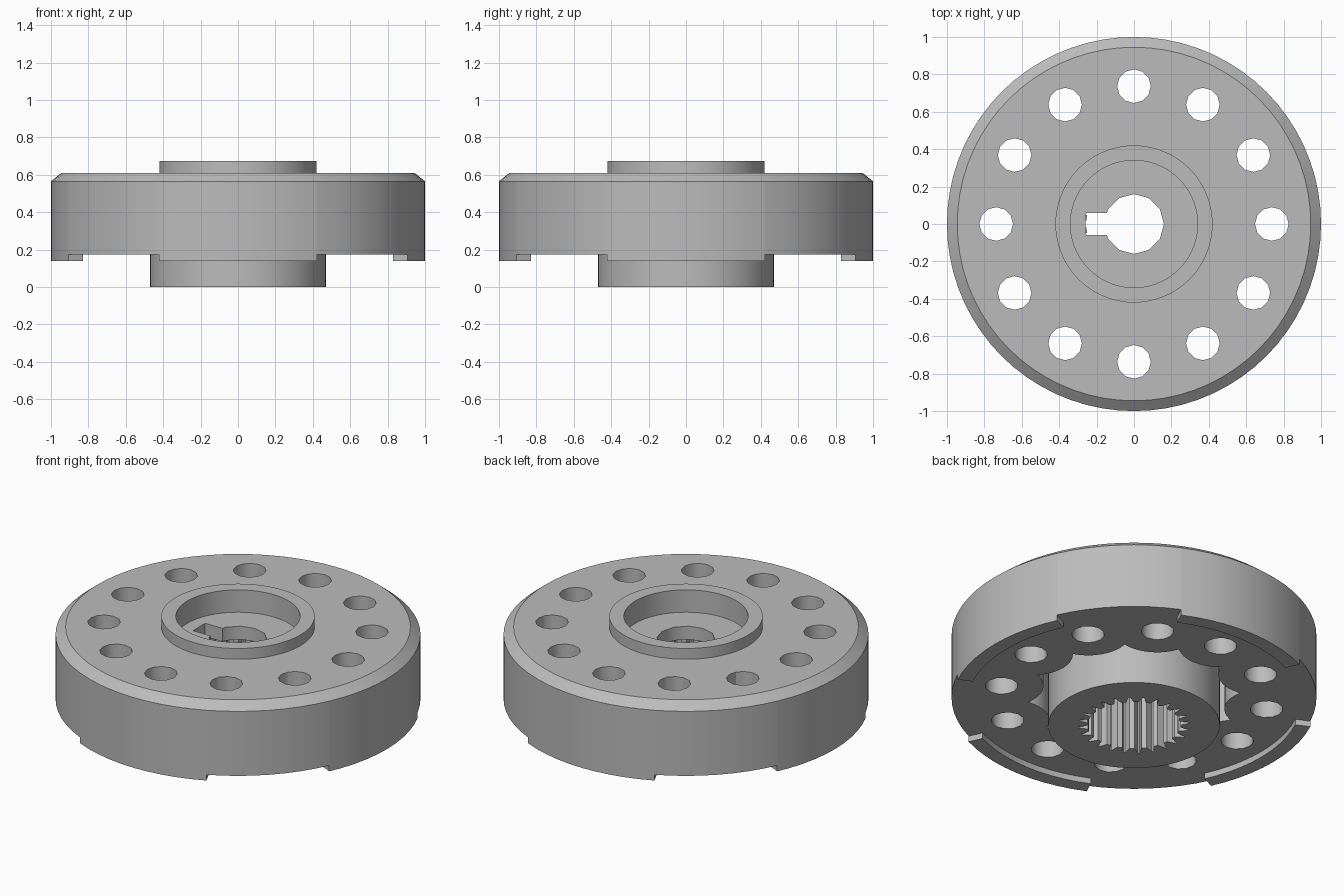
import bpy, bmesh
from math import sin, cos, sqrt, radians, tau

cube = bpy.data.objects.get("Cube")
if cube:
    bpy.data.objects.remove(cube, do_unlink=True)

# Single material
steel = bpy.data.materials.new("plain_grey_steel")
steel.use_nodes = True
grey = (0.5, 0.5, 0.5, 1)
steel.diffuse_color = grey
steel.node_tree.nodes["Principled BSDF"].inputs["Base Color"].default_value = grey


def finish(name, bm):
    bmesh.ops.recalc_face_normals(bm, faces=bm.faces)
    mesh = bpy.data.meshes.new(name)
    bm.to_mesh(mesh)
    bm.free()
    mesh.materials.append(steel)
    ob = bpy.data.objects.new(name, mesh)
    bpy.context.collection.objects.link(ob)
    return ob


def lathe(name, profile, sides):
    """Revolve (radius, height) points; the end points are closed with caps."""
    bm = bmesh.new()
    rings = [[bm.verts.new((r * cos(tau * i / sides), r * sin(tau * i / sides), z))
              for i in range(sides)] for r, z in profile]
    for a, b in zip(rings, rings[1:]):
        for i in range(sides):
            j = (i + 1) % sides
            bm.faces.new((a[i], a[j], b[j], b[i]))
    bm.faces.new(rings[0])
    bm.faces.new(rings[-1])
    return finish(name, bm)


def prism(name, outline, z0, z1):
    """Extrude a flat outline between two heights."""
    bm = bmesh.new()
    face = bm.faces.new([bm.verts.new((x, y, z0)) for x, y in outline])
    top = bmesh.ops.extrude_face_region(bm, geom=[face])["geom"]
    for v in top:
        if isinstance(v, bmesh.types.BMVert):
            v.co.z = z1
    return finish(name, bm)


def polar(r, degrees):
    return r * cos(radians(degrees)), r * sin(radians(degrees))


def circle(r, sides, cx=0, cy=0):
    return [(cx + r * cos(tau * i / sides), cy + r * sin(tau * i / sides))
            for i in range(sides)]


def combine(target, other, operation="DIFFERENCE"):
    """Apply a boolean and discard the helper."""
    mod = target.modifiers.new("combine", "BOOLEAN")
    mod.operation = operation
    mod.solver = "EXACT"
    mod.object = other
    bpy.ops.object.select_all(action="DESELECT")
    bpy.context.view_layer.objects.active = target
    target.select_set(True)
    bpy.ops.object.modifier_apply(modifier=mod.name)
    bpy.data.objects.remove(other, do_unlink=True)


BOLT_RING = 0.737
PLATE_TOP, POCKET_TOP = 0.54, 0.46

# Disc with chamfered rim, raised collar and round recess
body = lathe("coupling_body", [
    (1, 0.14), (1, 0.565), (0.945, 0.61), (0.42, 0.61),
    (0.42, 0.675), (0.34, 0.675), (0.34, PLATE_TOP)], 72)

# Underside step, leaving four rim lips centred on the axes
step = []
for q in range(0, 360, 90):
    step += [polar(0.915, q + a) for a in range(-25, 26, 5)]
    step += [polar(1.1, q + a) for a in range(25, 66, 10)]
combine(body, prism("step_cutter", step, 0, 0.175))

# Scalloped pocket that bulges inward around each bolt hole
scallop = []
for hole in range(0, 360, 30):
    for a in range(-15, 15, 3):
        s, c = BOLT_RING * sin(radians(a)), BOLT_RING * cos(radians(a))
        scallop.append(polar(c - sqrt(0.23 ** 2 - s * s), hole + a))
combine(body, prism("pocket_cutter", scallop, 0, POCKET_TOP))

# Central hub hanging below the disc
combine(body, prism("hub", circle(0.47, 72), 0, 0.5), "UNION")

# Splined socket in the hub
TEETH = 24
spline = []
for t in range(TEETH):
    for offset, r in ((-0.3, 0.255), (-0.06, 0.305), (0.06, 0.305), (0.3, 0.255)):
        spline.append(polar(r, (t + offset) * 360 / TEETH))
combine(body, prism("spline_cutter", spline, -0.1, POCKET_TOP))

# Bore with a keyway towards -x
combine(body, prism("bore_cutter", circle(0.16, 12), 0.3, 0.6))
keyway = [(-0.26, -0.058), (0, -0.058), (0, 0.058), (-0.26, 0.058)]
combine(body, prism("keyway_cutter", keyway, 0.3, 0.6))

# Ring of through holes
for angle in range(0, 360, 30):
    combine(body, prism("hole_cutter", circle(0.09, 12, *polar(BOLT_RING, angle)), 0, 1))

bpy.ops.object.select_all(action="DESELECT")
body.select_set(True)
bpy.context.view_layer.objects.active = body
bpy.ops.object.shade_smooth_by_angle(angle=radians(32))
